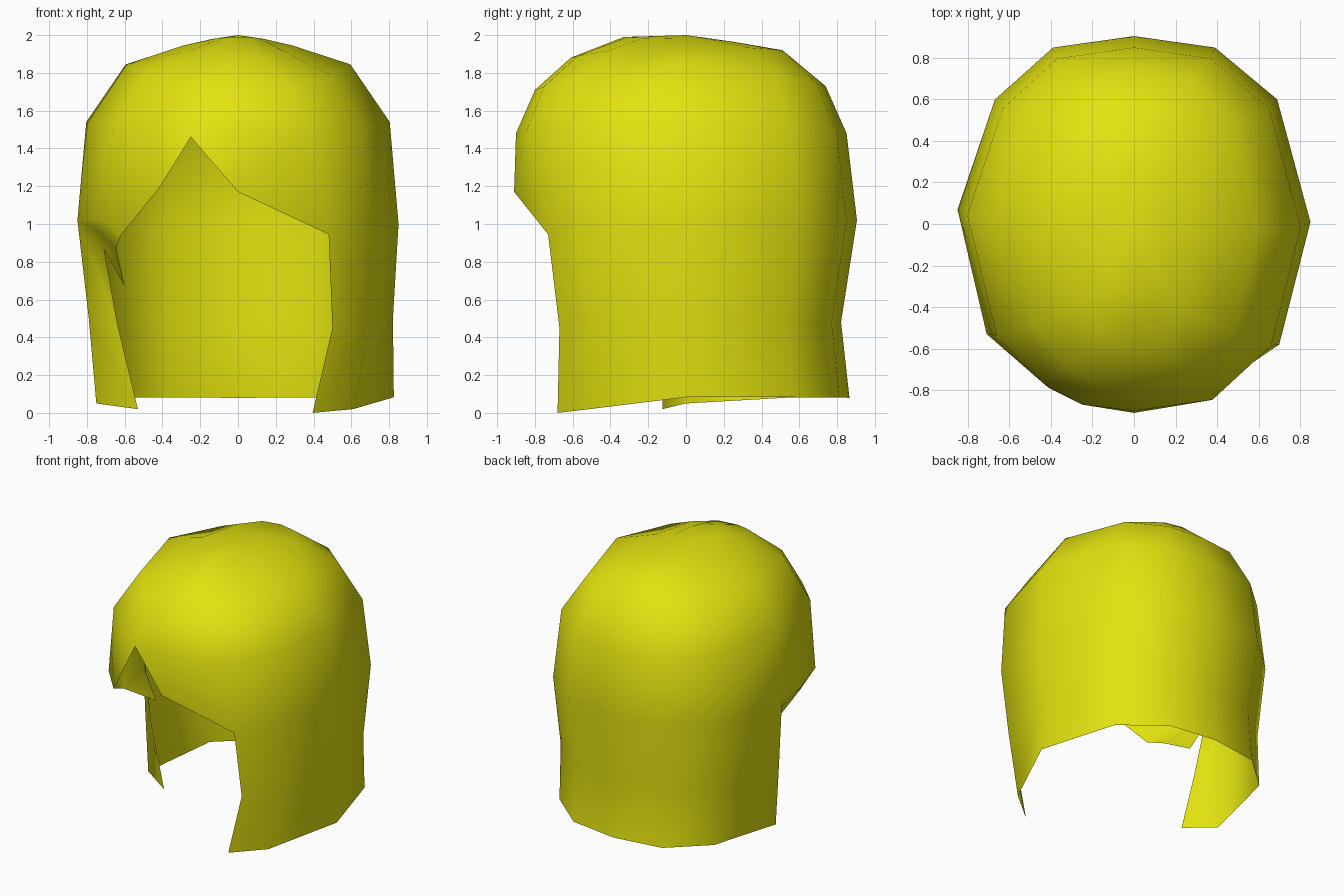
import bpy, bmesh

if "Cube" in bpy.data.objects:
    bpy.data.objects.remove(bpy.data.objects["Cube"])

# plan outline at the widest level, starting at the back, going over the right side
OUT = [(0, .905), (.39, .85), (.69, .6), (.85, .01), (.7, -.58), (.4, -.85), (0, -.905),
       (-.26, -.87), (-.46, -.77), (-.7, -.53), (-.85, .07), (-.67, .6), (-.39, .85)]
N = len(OUT)

bm = bmesh.new()


def ring(sx, cy, sy, z_back, z_side, z_front, cols=range(N), fixed={}):
    """One level of the shell: scaled outline, height blended around the head."""
    row = {}
    for i in cols:
        x, y = OUT[i]
        t = y / .905
        z_end = z_back if t > 0 else z_front
        p = (x * sx, cy + y * sy, z_side + (z_end - z_side) * t * t)
        row[i] = bm.verts.new(fixed.get(i, p))
    return row


def face(*vs):
    bm.faces.new(vs)


def bridge(up, low, cols):
    for i in cols:
        j = (i + 1) % N
        face(up[i], low[i], low[j], up[j])


# crown and dome
apex = bm.verts.new((0, 0, 2))
r1 = ring(.16, -.04, .32, 1.965, 1.98, 1.99)
r2 = ring(.34, -.05, .62, 1.92, 1.945, 1.88)
r3 = ring(.70, -.03, .85, 1.73, 1.845, 1.71)
r4 = ring(.945, -.025, .967, 1.48, 1.54, 1.48, fixed={7: (-.25, -.87, 1.46)})
for i in range(N):
    face(apex, r1[i], r1[(i + 1) % N])
for a, b in ((r1, r2), (r2, r3), (r3, r4)):
    bridge(a, b, range(N))

# brow level: the fringe edge is uneven, column 7 stops at its notch
brow = ring(1, 0, 1, 1.02, 1.0, 1.0, [i for i in range(N) if i != 7],
            {5: (.48, -.73, .945), 6: (0, -.91, 1.17), 8: (-.41, -.79, 1.2),
             9: (-.71, -.53, 1.02), 10: (-.85, .07, 1.02)})
bridge(r4, brow, [i for i in range(N) if i not in (6, 7)])
face(r4[6], brow[6], r4[7])
face(r4[7], brow[8], r4[8])

# back and right side falling to the hem
low_cols = [10, 11, 12, 0, 1, 2, 3, 4, 5]
mid = ring(.965, 0, .907, .48, .5, .47, low_cols,
           {4: (.70, -.5, .47), 5: (.5, -.67, .45), 10: (-.79, .02, .5)})
hem = ring(.95, 0, .956, .08, .085, .02, low_cols,
           {3: (.825, 0, .083), 4: (.61, -.51, .02), 5: (.395, -.68, 0), 10: (-.75, 0, .05)})
bridge(brow, mid, low_cols[:-1])
bridge(mid, hem, low_cols[:-1])

# left lock turning in, with the small temple strand
l1, l2, l3 = [bm.verts.new(p) for p in
              ((-.71, -.1, .87), (-.64, -.12, .48), (-.53, -.125, .02))]
face(brow[10], l1, l2, mid[10])
face(mid[10], l2, l3, hem[10])
tuck, inner, front, tip = [bm.verts.new(p) for p in
                           ((-.75, -.3, .97), (-.645, -.44, .87),
                            (-.62, -.6, .94), (-.6, -.12, .67))]
face(brow[9], tuck, brow[10])
face(brow[10], tuck, l1)
face(brow[9], inner, tuck)
face(tuck, inner, l1)
face(inner, tip, l1)
face(brow[8], front, brow[9])
face(front, inner, brow[9])

# finish the shell
bmesh.ops.recalc_face_normals(bm, faces=bm.faces)
if sum(f.normal.z for f in bm.faces if apex in f.verts) < 0:
    bmesh.ops.reverse_faces(bm, faces=bm.faces)
for f in bm.faces:
    f.smooth = True
me = bpy.data.meshes.new("hair_shell")
bm.to_mesh(me)
bm.free()
hair = bpy.data.objects.new("hair_shell", me)
bpy.context.collection.objects.link(hair)

yellow = bpy.data.materials.new("yellow")
yellow.diffuse_color = (.76, .76, .005, 1)
yellow.use_nodes = True
yellow.node_tree.nodes["Principled BSDF"].inputs["Base Color"].default_value = yellow.diffuse_color
me.materials.append(yellow)
